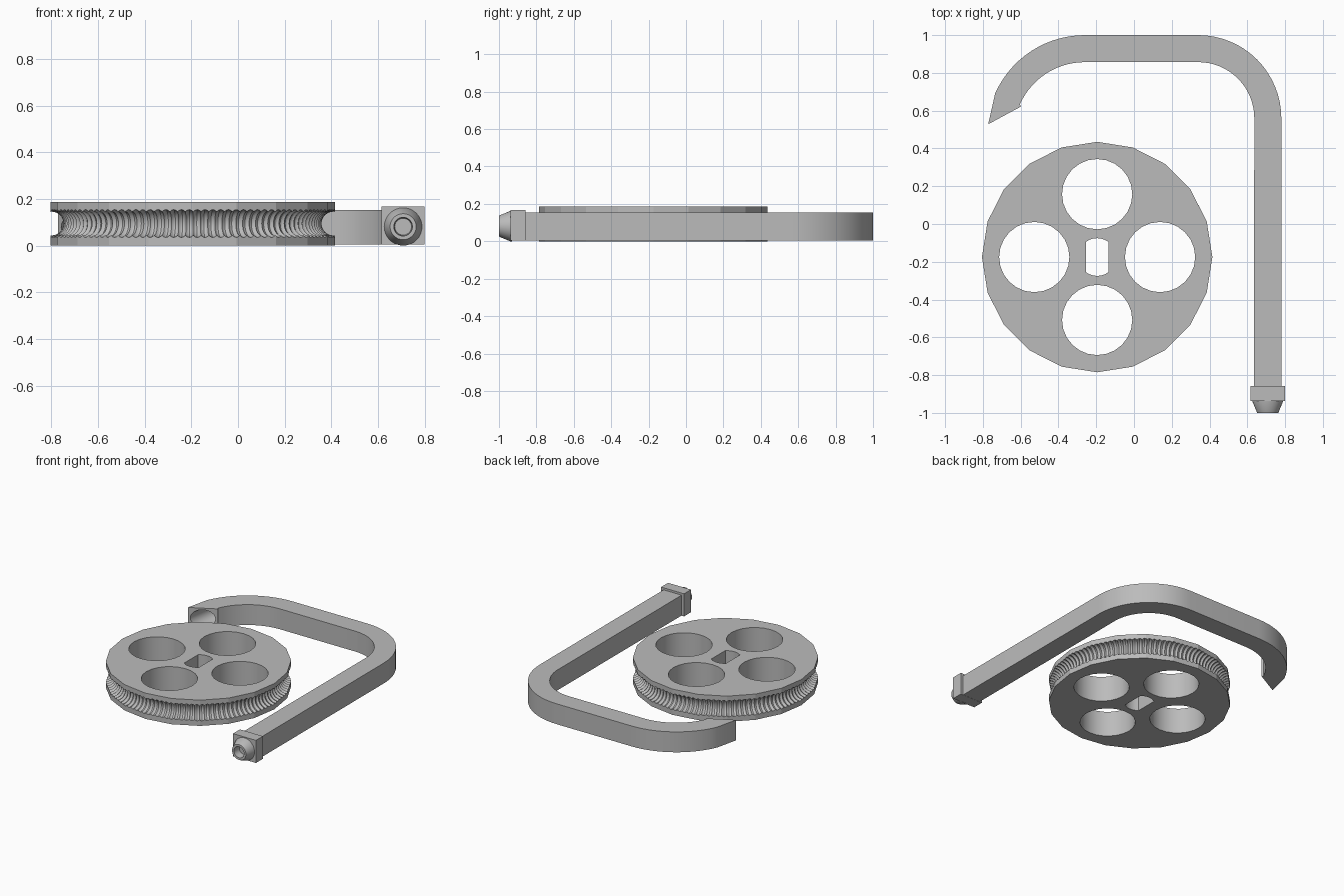
import bpy, bmesh
from math import sin, cos, pi, radians
from mathutils import Vector

if "Cube" in bpy.data.objects:
    bpy.data.objects.remove(bpy.data.objects["Cube"])

GREY = (0.5, 0.5, 0.5, 1)
grey = bpy.data.materials.new("plain grey")
grey.use_nodes = True
grey.diffuse_color = GREY
grey.node_tree.nodes["Principled BSDF"].inputs["Base Color"].default_value = GREY


def make_object(name, bm):
    bmesh.ops.recalc_face_normals(bm, faces=bm.faces[:])
    mesh = bpy.data.meshes.new(name)
    bm.to_mesh(mesh)
    bm.free()
    mesh.materials.append(grey)
    obj = bpy.data.objects.new(name, mesh)
    bpy.context.collection.objects.link(obj)
    return obj


def smooth(obj, angle):
    bpy.ops.object.select_all(action='DESELECT')
    obj.select_set(True)
    bpy.context.view_layer.objects.active = obj
    bpy.ops.object.shade_smooth_by_angle(angle=radians(angle))


def skin(bm, rings, closed=False):
    """Join equal rings of points with quads."""
    rows = [[bm.verts.new(p) for p in ring] for ring in rings]
    pairs = list(zip(rows, rows[1:]))
    if closed:
        pairs.append((rows[-1], rows[0]))
    for a, b in pairs:
        n = len(a)
        for i in range(n):
            j = (i + 1) % n
            bm.faces.new((a[i], a[j], b[j], b[i]))
    return rows


def prism(bm, outline, z0, z1):
    rows = skin(bm, [[(x, y, z) for x, y in outline] for z in (z0, z1)])
    for row in rows:
        bm.faces.new(row)


def circle(cx, cy, r, n):
    return [(cx + r * cos(2 * pi * i / n), cy + r * sin(2 * pi * i / n))
            for i in range(n)]


# Pulley wheel: faceted disc, with holes and a beaded groove cut out
WX, WY, THICK = -0.195, -0.175, 0.187
bm = bmesh.new()
prism(bm, circle(WX, WY, 0.61, 20), 0, THICK)
wheel = make_object("pulley_wheel", bm)

bm = bmesh.new()
for k in range(4):
    a = k * pi / 2
    prism(bm, circle(WX + 0.333 * cos(a), WY + 0.333 * sin(a), 0.186, 24), -0.1, 0.3)
# Flat-sided axle slot
slot = []
for side in (0, pi):
    for deg in range(54, 127, 12):
        a = side + radians(deg)
        slot.append((WX + 0.1 * cos(a), WY + 0.1 * sin(a)))
prism(bm, slot, -0.1, 0.3)
holes = make_object("hole_cutter", bm)

# Groove cutter: ring of overlapping beads
BEADS, STEPS = 112, 4
bm = bmesh.new()
rings = []
for i in range(BEADS * STEPS):
    a = 2 * pi * (i + 0.37) / (BEADS * STEPS)
    r = 0.051 + 0.009 * sin(pi * (i % STEPS) / STEPS)
    rings.append([(WX + (0.604 + r * u) * cos(a), WY + (0.604 + r * u) * sin(a), 0.0945 + r * v)
                  for u, v in circle(0, 0, 1, 24)])
skin(bm, rings, closed=True)
groove = make_object("groove_cutter", bm)

for cutter in (holes, groove):
    cutter.hide_render = True
    mod = wheel.modifiers.new(cutter.name, 'BOOLEAN')
    mod.object = cutter
    mod.operation = 'DIFFERENCE'
    mod.solver = 'EXACT'
bpy.context.view_layer.update()
graph = bpy.context.evaluated_depsgraph_get()
cut_mesh = bpy.data.meshes.new_from_object(wheel.evaluated_get(graph))
wheel.modifiers.clear()
wheel.data = cut_mesh
for cutter in (holes, groove):
    bpy.data.objects.remove(cutter)
smooth(wheel, 16)

# Hooked tube: pairs of inner and outer points along the bend
stations = [((0.635, -0.87), (0.78, -0.87))]


def bend(cx, cy, r_in, r_out, start, end, n):
    for i in range(n + 1):
        a = radians(start + (end - start) * i / n)
        d = (cos(a), sin(a))
        stations.append(tuple((cx + r * d[0], cy + r * d[1]) for r in (r_in, r_out)))


bend(0.34, 0.56, 0.297, 0.44, 0, 90, 16)
bend(-0.26, 0.48, 0.377, 0.52, 90, 156, 14)
# Slanted open end
stations.append(((-0.598, 0.622), (-0.772, 0.528)))


def section(pair, square):
    """Square outline or round bore between an inner and an outer point."""
    p, q = Vector(pair[0]), Vector(pair[1])
    pts = []
    for u, v in circle(0, 0, 1, 24):
        k = 0.5 / max(abs(u), abs(v)) if square else 0.42
        w = p.lerp(q, 0.5 + k * u)
        pts.append((w.x, w.y, 0.079 + 0.148 * k * v))
    return pts


bm = bmesh.new()
skin(bm, [section(s, True) for s in stations]
     + [section(s, False) for s in reversed(stations)], closed=True)
smooth(make_object("hooked_tube", bm), 25)

# Collar block at the tube's front end
NX, NZ = 0.708, 0.082
bm = bmesh.new()
h = 0.092
prism(bm, [(NX - h, -0.937), (NX + h, -0.937), (NX + h, -0.857), (NX - h, -0.857)], 0.004, 0.168)
make_object("tube_collar", bm)

# Tapered nozzle with a bore
bm = bmesh.new()
profile = [(0.081, -0.93), (0.081, -0.94), (0.056, -1.0), (0.04, -1.0), (0.036, -0.945)]
rows = skin(bm, [[(NX + x, y, NZ - 0.001 + z) for x, z in circle(0, 0, r, 32)]
                 for r, y in profile])
bm.faces.new(rows[0])
bm.faces.new(rows[-1])
smooth(make_object("nozzle", bm), 25)
